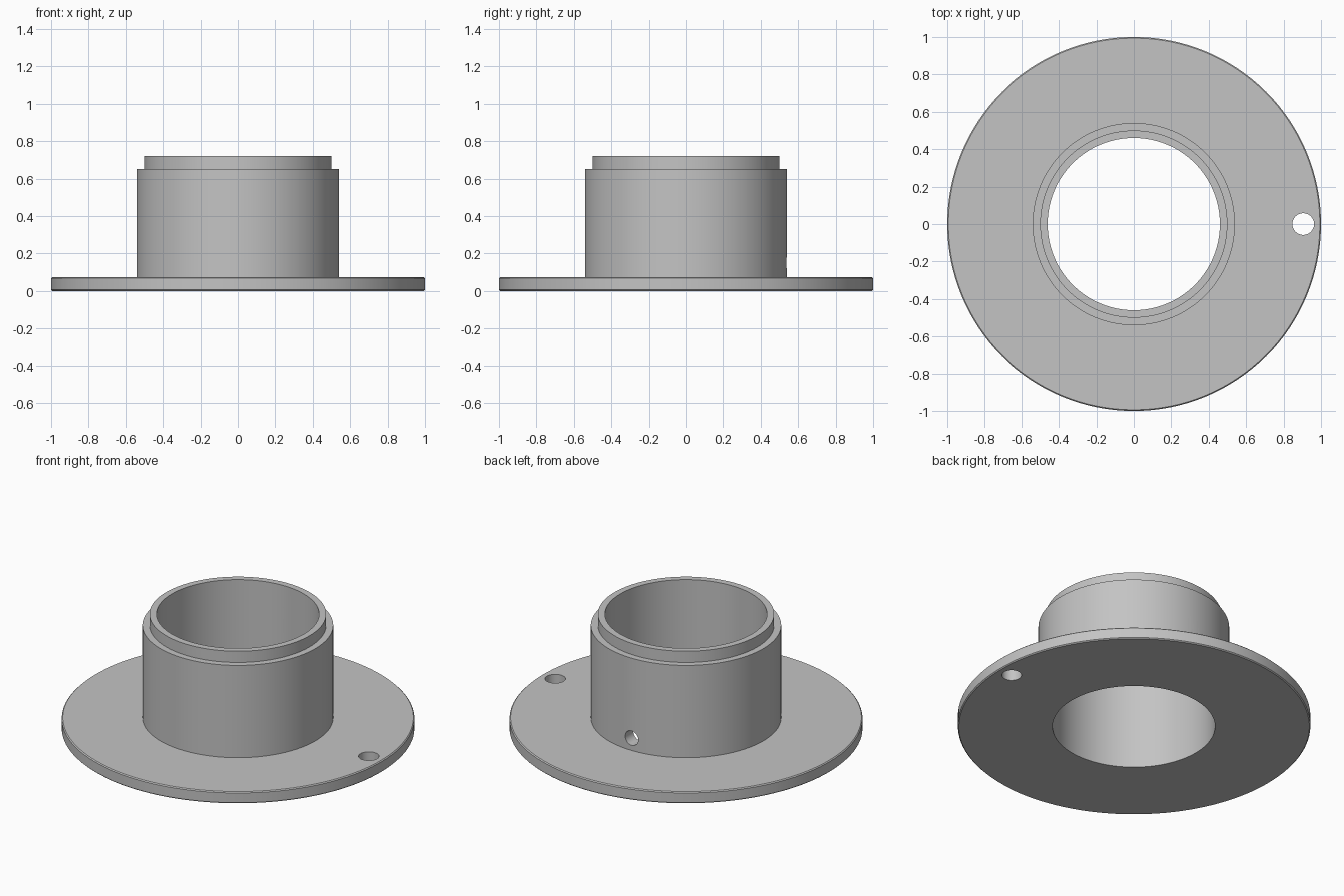
import bpy, bmesh, math
from mathutils import Matrix

cube = bpy.data.objects.get("Cube")
if cube:
    bpy.data.objects.remove(cube, do_unlink=True)

SEGMENTS = 128
BORE, RIM, COLLAR, FLANGE = 0.46, 0.50, 0.54, 1.0
FLANGE_TOP, STEP, TOP = 0.073, 0.65, 0.72
CHAMFER = 0.006

metal = bpy.data.materials.new("plain grey metal")
metal.use_nodes = True
grey = (0.55, 0.55, 0.55, 1)
metal.diffuse_color = grey
metal.node_tree.nodes["Principled BSDF"].inputs["Base Color"].default_value = grey


def add_object(name, bm):
    bmesh.ops.recalc_face_normals(bm, faces=bm.faces)
    mesh = bpy.data.meshes.new(name)
    bm.to_mesh(mesh)
    bm.free()
    mesh.materials.append(metal)
    obj = bpy.data.objects.new(name, mesh)
    bpy.context.collection.objects.link(obj)
    return obj


def lathe(name, profile):
    """Revolve a closed (radius, height) profile around z."""
    bm = bmesh.new()
    verts = [bm.verts.new((r, 0, z)) for r, z in profile]
    edges = [bm.edges.new((a, b)) for a, b in zip(verts, verts[1:] + verts[:1])]
    bmesh.ops.spin(bm, geom=verts + edges, cent=(0, 0, 0), axis=(0, 0, 1),
                   angle=math.tau, steps=SEGMENTS, use_merge=True)
    bmesh.ops.remove_doubles(bm, verts=bm.verts, dist=1e-5)
    return add_object(name, bm)


def drill(target, name, radius, depth, matrix):
    """Cut a round hole and remove the cutter."""
    bm = bmesh.new()
    bmesh.ops.create_cone(bm, cap_ends=True, segments=48, radius1=radius,
                          radius2=radius, depth=depth, matrix=matrix)
    cutter = add_object(name, bm)
    cutter.hide_render = True
    mod = target.modifiers.new(name, 'BOOLEAN')
    mod.operation, mod.solver, mod.object = 'DIFFERENCE', 'EXACT', cutter
    bpy.ops.object.modifier_apply(modifier=name)
    bpy.data.objects.remove(cutter, do_unlink=True)


# Wide flange, collar and stepped rim around an open bore
body = lathe("flanged_collar", [
    (BORE, 0), (FLANGE - CHAMFER, 0), (FLANGE, CHAMFER),
    (FLANGE, FLANGE_TOP - CHAMFER), (FLANGE - CHAMFER, FLANGE_TOP),
    (COLLAR, FLANGE_TOP), (COLLAR, STEP), (RIM, STEP), (RIM, TOP), (BORE, TOP)])
bpy.ops.object.select_all(action='DESELECT')
body.select_set(True)
bpy.context.view_layer.objects.active = body

# Upright hole near the flange edge
drill(body, "flange_hole", 0.058, 0.4, Matrix.Translation((0.905, 0, 0.04)))

# Small sideways hole through the back of the collar
drill(body, "collar_hole", 0.045, 0.3,
      Matrix.Translation((0, 0.5, 0.15)) @ Matrix.Rotation(math.pi / 2, 4, 'X'))

bpy.ops.object.shade_smooth_by_angle(angle=math.radians(30))
